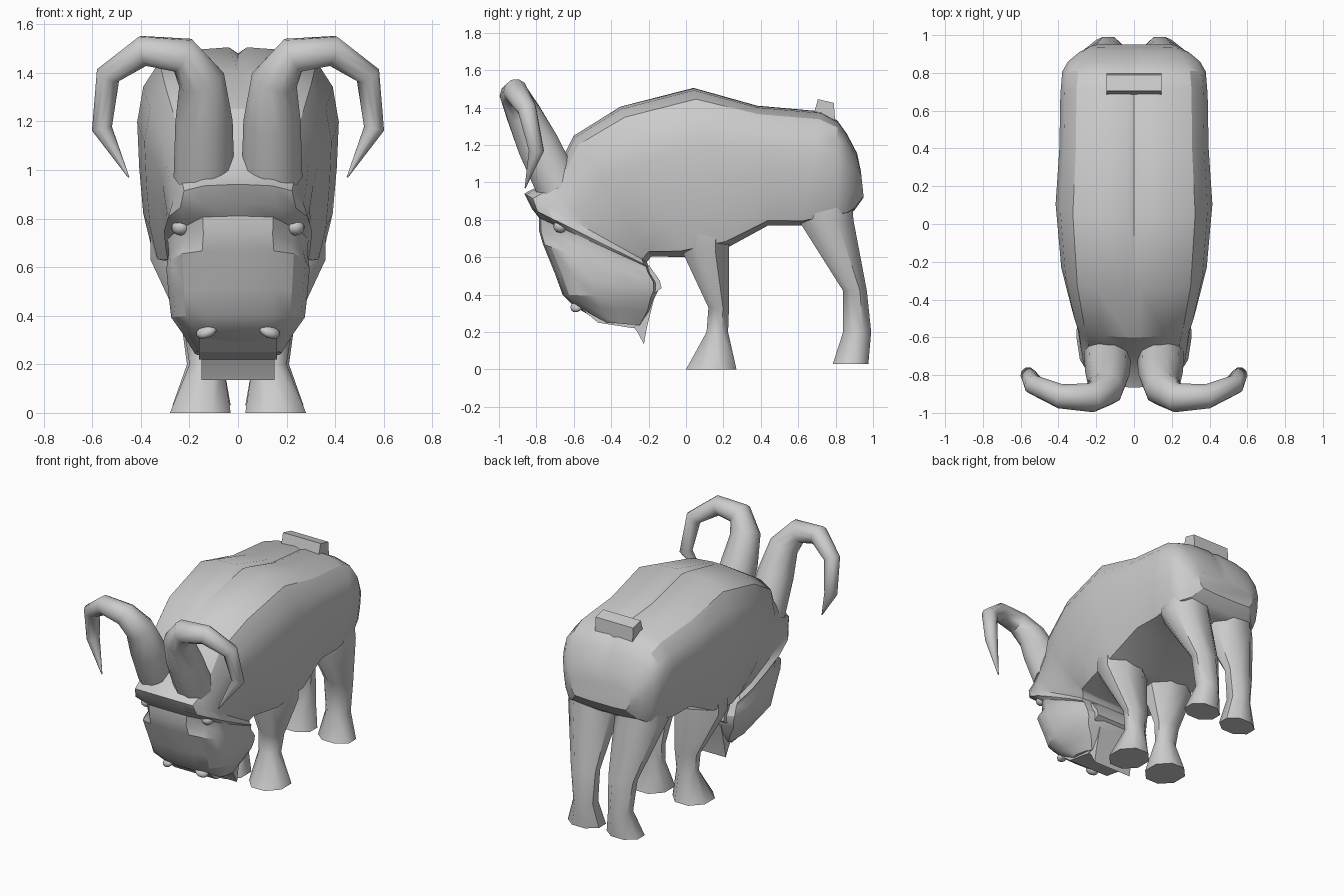
import bpy, bmesh, math
from mathutils import Vector, Euler

if "Cube" in bpy.data.objects:
    bpy.data.objects.remove(bpy.data.objects["Cube"])


def finish(name, bm, angle=30, mirror=False):
    bmesh.ops.recalc_face_normals(bm, faces=bm.faces)
    me = bpy.data.meshes.new(name)
    bm.to_mesh(me)
    bm.free()
    ob = bpy.data.objects.new(name, me)
    bpy.context.collection.objects.link(ob)
    if mirror:
        m = ob.modifiers.new("Mirror", 'MIRROR')
        m.use_mirror_merge = False
    bpy.ops.object.select_all(action='DESELECT')
    bpy.context.view_layer.objects.active = ob
    ob.select_set(True)
    bpy.ops.object.shade_smooth_by_angle(angle=math.radians(angle))
    return ob


def loft(name, rings, **kw):
    bm = bmesh.new()
    rows = [[bm.verts.new(p) for p in r] for r in rings]
    n = len(rows[0])
    for a, b in zip(rows, rows[1:]):
        for i in range(n):
            j = (i + 1) % n
            bm.faces.new((a[i], a[j], b[j], b[i]))
    bm.faces.new(rows[0])
    bm.faces.new(rows[-1])
    return finish(name, bm, **kw)


# half section: (fraction of half width, fraction from upper to lower profile)
SECTION = [(.09, 0), (.5, .015), (.78, .07), (.94, .19), (1, .36),
           (.98, .58), (.94, .8), (.86, .96), (.45, 1)]


def body_ring(ty, tz, by, bz, w, groove=0, dent=0):
    top, bot = Vector((0, ty, tz)), Vector((0, by, bz))

    def at(x, t):
        if abs(x) > .7 and t < .25:      # eye sockets at the corners of the face
            t += dent
        p = top.lerp(bot, t)
        return (x * w, p.y, p.z)
    half = [at(x, t) for x, t in SECTION]
    other = [at(-x, t) for x, t in reversed(SECTION)]
    return [at(0, groove)] + half + [at(0, 1)] + other


# body and lowered head: upper y, z, lower y, z, half width, groove, eye dent
BODY = [(.935, 1.06, .95, .92, .23), (.915, 1.155, .90, .85, .29, .03),
        (.86, 1.26, .86, .82, .35, .03), (.81, 1.33, .80, .81, .38, .02),
        (.72, 1.38, .62, .77, .39, .02), (.38, 1.41, .44, .77, .395, .02),
        (.04, 1.505, .22, .65, .415, .03),
        (-.35, 1.405, -.02, .60, .385), (-.60, 1.25, -.18, .605, .33),
        (-.66, 1.13, -.19, .60, .31), (-.79, .98, -.20, .585, .295),
        (-.865, .94, -.21, .575, .285), (-.825, .86, -.20, .55, .305, 0, -.02),
        (-.785, .81, -.19, .54, .29, 0, .10), (-.785, .74, -.18, .51, .285, 0, .11),
        (-.765, .67, -.15, .46, .295), (-.70, .51, -.15, .42, .285),
        (-.66, .40, -.17, .38, .275), (-.60, .34, -.19, .31, .23),
        (-.46, .255, -.24, .235, .18)]
loft("body_and_head", [body_ring(*r) for r in BODY])


# legs: z, y range, x range, as eight-sided rings
def leg(name, rows):
    c = 1 / math.cos(math.pi / 8)
    rings = []
    for z, y0, y1, x0, x1 in rows:
        angles = [math.tau * (k + .5) / 8 for k in range(8)]
        rings.append([((x0 + x1) / 2 + (x1 - x0) / 2 * c * math.cos(a),
                       (y0 + y1) / 2 + (y1 - y0) / 2 * c * math.sin(a), z)
                      for a in angles])
    loft(name, rings, mirror=True, angle=50)


leg("front_legs", [(1.0, .0, .22, .08, .36), (.63, -.02, .23, .02, .36),
                   (.33, .12, .23, .05, .22), (.2, .11, .225, .06, .2),
                   (0, 0, .27, .03, .28)])
leg("rear_legs", [(1.05, .62, .88, .05, .32), (.80, .60, .895, .015, .345),
                  (.42, .84, .967, .05, .24), (.2, .84, .99, .06, .21),
                  (.03, .785, .975, .03, .27)])

# curled horns swept along a path: x, y, z, radius
HORN = [(.14, -.68, .97, .125), (.14, -.79, 1.2, .118), (.15, -.87, 1.37, .097),
        (.225, -.92, 1.472, .078), (.39, -.912, 1.49, .065),
        (.535, -.85, 1.39, .052), (.56, -.80, 1.17, .042), (.45, -.86, .97, .003)]
cu = bpy.data.curves.new("horn_path", 'CURVE')
cu.dimensions = '3D'
cu.bevel_depth = 1
cu.bevel_resolution = 3
cu.use_fill_caps = True
sp = cu.splines.new('POLY')
sp.points.add(len(HORN) - 1)
for p, (x, y, z, r) in zip(sp.points, HORN):
    p.co = (x, y, z, 1)
    p.radius = r
tmp = bpy.data.objects.new("horn_path", cu)
bpy.context.collection.objects.link(tmp)
dg = bpy.context.evaluated_depsgraph_get()
me = bpy.data.meshes.new_from_object(tmp.evaluated_get(dg))
bpy.data.objects.remove(tmp)
bm = bmesh.new()
bm.from_mesh(me)
bpy.data.meshes.remove(me)
bmesh.ops.remove_doubles(bm, verts=bm.verts, dist=.0005)
finish("horns", bm, angle=50, mirror=True)


# side profile lofted across x
def slab(name, prof, half, **kw):
    loft(name, [[(x, y, z) for y, z in prof] for x in (-half, half)], **kw)


slab("tail", [(.685, 1.37), (.705, 1.445), (.79, 1.425), (.80, 1.30)], .145)
slab("lower_lip", [(-.58, .34), (-.47, .25), (-.28, .22), (-.22, .3), (-.3, .36)], .16)
slab("beard", [(-.30, .25), (-.26, .20), (-.225, .135), (-.21, .22),
               (-.195, .28), (-.17, .38), (-.25, .36)], .15)
slab("chin_tuft", [(-.2, .56), (-.14, .475), (-.13, .435), (-.165, .41), (-.25, .42)], .2)


# eyes and nostrils as small stretched balls sunk into the face
def lump(name, loc, size, rot):
    bm = bmesh.new()
    bmesh.ops.create_icosphere(bm, subdivisions=2, radius=1)
    q = Euler(rot).to_matrix()
    for v in bm.verts:
        v.co = q @ Vector([a * b for a, b in zip(v.co, size)]) + Vector(loc)
    finish(name, bm, mirror=True, angle=60)


lump("eyes", (.235, -.67, .765), (.04, .04, .035), (0, 0, .5))
lump("nostrils", (.13, -.585, .335), (.045, .035, .025), (.6, .3, .3))
